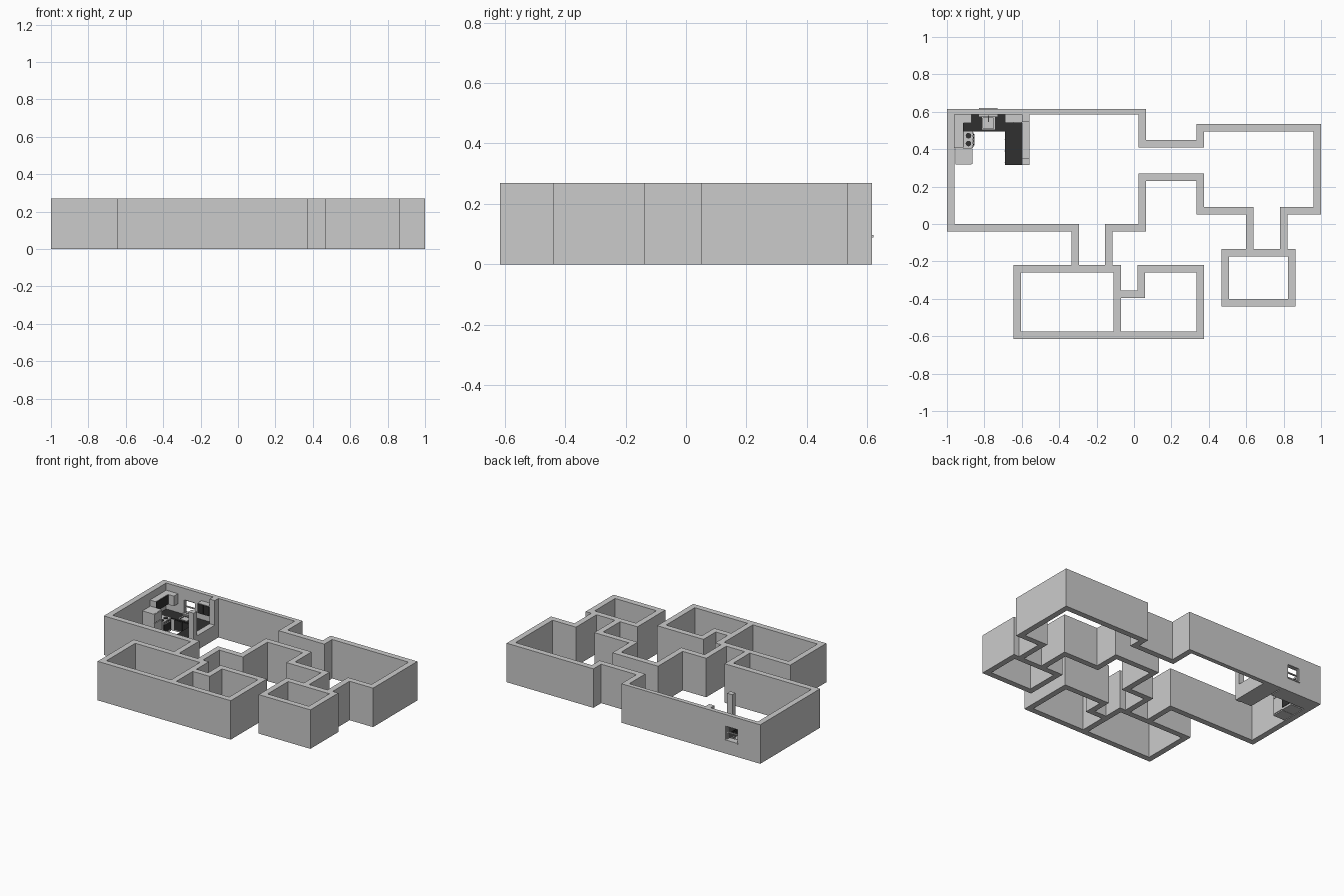
import bpy, bmesh
from mathutils import Vector

if "Cube" in bpy.data.objects:
    bpy.data.objects.remove(bpy.data.objects["Cube"])

H = 0.27   # wall height


def material(name, v):
    m = bpy.data.materials.new(name)
    m.diffuse_color = (v, v, v, 1)
    m.use_nodes = True
    m.node_tree.nodes["Principled BSDF"].inputs["Base Color"].default_value = m.diffuse_color
    return m


DARK = material("dark_finish", 0.03)


def finish(name, bm, mat=None):
    bmesh.ops.recalc_face_normals(bm, faces=bm.faces)
    me = bpy.data.meshes.new(name)
    bm.to_mesh(me)
    bm.free()
    ob = bpy.data.objects.new(name, me)
    bpy.context.collection.objects.link(ob)
    if mat:
        me.materials.append(mat)
    return ob


def box(name, x0, x1, y0, y1, z0, z1, mat=None):
    bm = bmesh.new()
    bmesh.ops.create_cube(bm, size=1)
    for v in bm.verts:
        v.co = ((x0 + x1) / 2 + v.co.x * (x1 - x0),
                (y0 + y1) / 2 + v.co.y * (y1 - y0),
                (z0 + z1) / 2 + v.co.z * (z1 - z0))
    return finish(name, bm, mat)


def disc(name, x, y, z, r, h, mat=None):
    bm = bmesh.new()
    bmesh.ops.create_cone(bm, cap_ends=True, segments=16, radius1=r, radius2=r, depth=h)
    bmesh.ops.translate(bm, vec=(x, y, z + h / 2), verts=bm.verts)
    return finish(name, bm, mat)


def cut(ob, cutter):
    mod = ob.modifiers.new("cut", 'BOOLEAN')
    mod.operation, mod.solver, mod.object = 'DIFFERENCE', 'EXACT', cutter
    bpy.context.view_layer.objects.active = ob
    bpy.ops.object.modifier_apply(modifier=mod.name)
    bpy.data.objects.remove(cutter)


def wall(name, outer, closed=False, thin={}):
    """Right-angled wall: outer face clockwise, thickness goes to the right."""
    pts = [Vector(p) for p in outer]
    n = len(pts)
    offs = []
    for i in range(n if closed else n - 1):
        d = (pts[(i + 1) % n] - pts[i]).normalized()
        offs.append(Vector((d.y, -d.x)) * thin.get(i, 0.04))
    inner = []
    for i, p in enumerate(pts):
        q = p.copy()
        if closed or i > 0:
            q += offs[i - 1]
        if i < len(offs):
            q += offs[i]
        inner.append(q)
    bm = bmesh.new()
    rings = [[bm.verts.new((p.x, p.y, z)) for p in line]
             for line, z in ((pts, 0), (pts, H), (inner, H), (inner, 0))]
    for a in range(4):
        for i in range(len(offs)):
            j = (i + 1) % n
            r, s = rings[a], rings[(a + 1) % 4]
            bm.faces.new((r[i], r[j], s[j], s[i]))
    if not closed:
        for i in (0, n - 1):
            bm.faces.new([r[i] for r in rings])
    return finish(name, bm)


# House walls
main = wall("main_wall", [(-.335, -.22), (-.335, -.04), (-1, -.04), (-1, .615), (.065, .615),
                          (.065, .41), (.375, .41), (.375, .41)][:5] +
            [(.065, .45), (.335, .45), (.335, .535), (1, .535), (1, .05), (.82, .05), (.82, -.135)],
            thin={3: 0.03})
wall("passage_wall", [(.60, -.135), (.60, .05), (.335, .05), (.335, .23), (.065, .23),
                      (.065, -.04), (-.115, -.04), (-.115, -.22)])
wall("left_bedroom_wall", [(-.645, -.22), (-.07, -.22), (-.07, -.615), (-.645, -.615)], True)
wall("right_bedroom_wall", [(-.07, -.355), (.02, -.355), (.02, -.22), (.375, -.22),
                            (.375, -.615), (-.07, -.615)])
wall("small_room_wall", [(.467, -.135), (.863, -.135), (.863, -.44), (.467, -.44)], True)

# Kitchen window
cut(main, box("window_cutter", -.825, -.735, .5, .7, .095, .19))
box("window_sill", -.83, -.73, .575, .62, .089, .097)
for x in (-.825, -.741):
    box("window_jamb", x, x + .006, .59, .605, .097, .19)
for z in (.14, .184):
    box("window_rail", -.819, -.741, .592, .603, z, z + .006)

# Kitchen divider: low wall between two full-height posts
box("divider_low_wall", -.60, -.56, .35, .545, 0, .10)
box("divider_post", -.60, -.56, .315, .35, 0, H)
box("divider_wall_post", -.60, -.56, .545, .585, 0, H)

# Base cabinets and counter tops
box("back_base_cabinet", -.96, -.69, .505, .585, 0, .083)
back = box("back_counter", -.96, -.69, .495, .585, .083, .09, DARK)
cut(back, box("sink_cutter", -.808, -.748, .508, .568, .05, .12))
box("side_base_cabinet", -.683, -.60, .32, .585, 0, .083)
box("side_counter", -.69, -.60, .315, .585, .083, .09, DARK)
for y in (.34, .40, .46):
    box("side_door", -.687, -.683, y - .018, y + .034, .01, .078, DARK)
    box("door_handle", -.693, -.687, y - .012, y - .008, .05, .07)
for x in (-.84, -.775):
    box("back_door", x, x + .06, .501, .505, .01, .078, DARK)

# Sink and tap
for x in (-.812, -.75):
    box("sink_rim_side", x, x + .006, .504, .572, .09, .093)
for y in (.504, .566):
    box("sink_rim_end", -.806, -.75, y, y + .006, .09, .093)
box("sink_basin", -.808, -.748, .508, .568, .0835, .0845)
disc("tap_stem", -.778, .577, .09, .003, .03)
box("tap_spout", -.78, -.776, .545, .578, .117, .121)

# Stove with burners
box("stove", -.955, -.86, .407, .495, 0, .09)
box("oven_door", -.86, -.857, .413, .489, .015, .07, DARK)
box("oven_handle", -.857, -.852, .42, .482, .072, .076)
for x in (-.93, -.885):
    for y in (.43, .472):
        disc("burner", x, y, .09, .015, .003, DARK)
for i in range(4):
    box("stove_knob", -.86, -.855, .422 + i * .018, .428 + i * .018, .079, .085, DARK)

# Fridge
box("fridge", -.955, -.868, .318, .405, 0, .18)
for z0, z1 in ((.008, .115), (.12, .178)):
    box("fridge_door", -.868, -.863, .32, .403, z0, z1)

# Wall cabinets
box("left_wall_cabinet", -.96, -.915, .407, .54, .15, .22)
box("left_wall_cabinet_door", -.915, -.912, .41, .54, .153, .217, DARK)
box("corner_wall_cabinet", -.96, -.87, .54, .585, .15, .22)
box("right_wall_cabinet", -.69, -.60, .543, .585, .15, .22)
for x in (-.69, -.644):
    box("right_wall_cabinet_door", x, x + .044, .54, .543, .153, .217, DARK)
